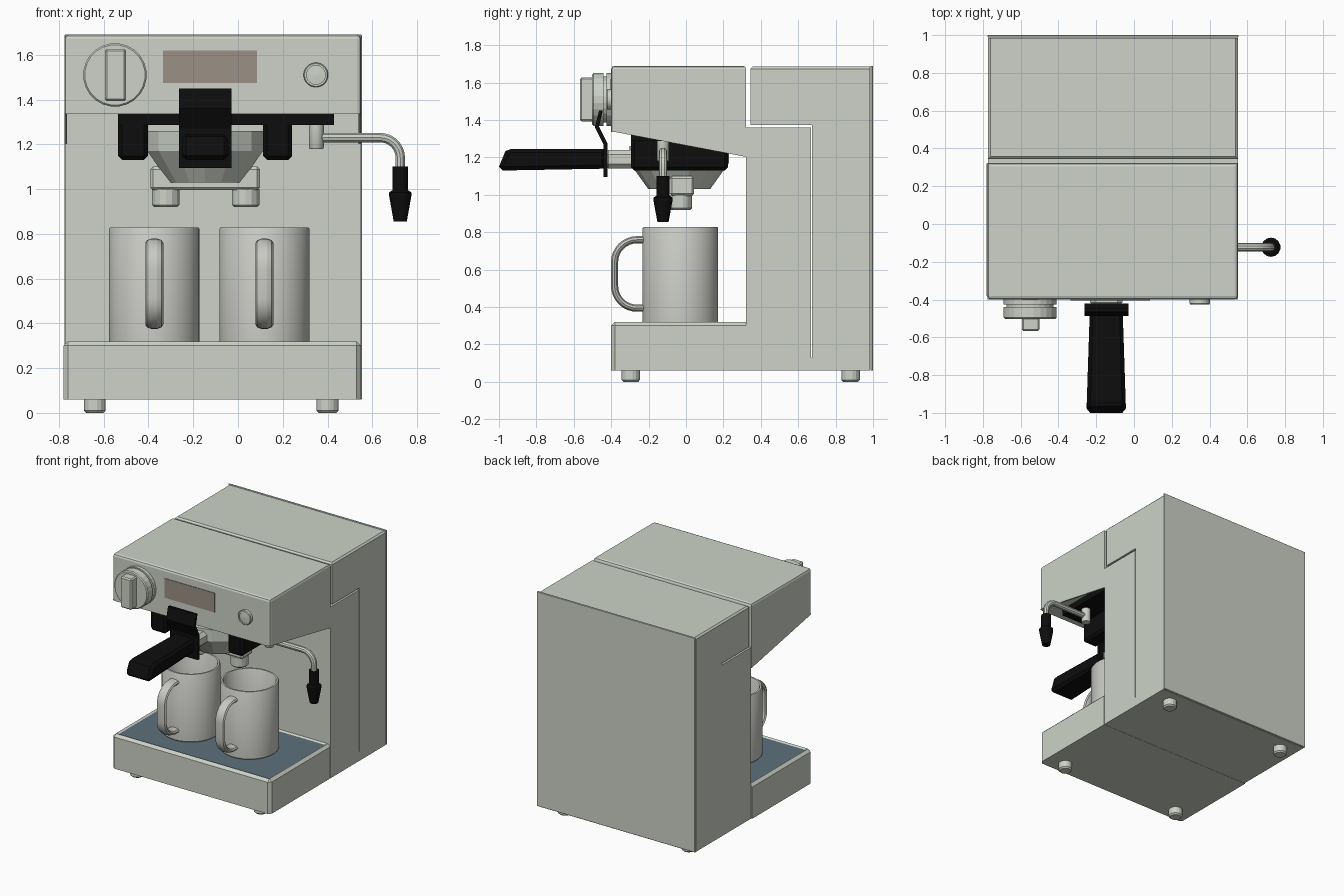
import bpy, bmesh, math
from mathutils import Vector

if "Cube" in bpy.data.objects:
    bpy.data.objects.remove(bpy.data.objects["Cube"])


def material(name, r, g, b):
    m = bpy.data.materials.new(name)
    m.diffuse_color = (r, g, b, 1)
    m.use_nodes = True
    m.node_tree.nodes["Principled BSDF"].inputs["Base Color"].default_value = m.diffuse_color
    return m


BODY = material("pale grey metal", 0.61, 0.65, 0.58)
MUG = material("mug grey", 0.58, 0.59, 0.55)
BLACK = material("black plastic", 0.004, 0.004, 0.004)
TRAY = material("blue grey tray", 0.11, 0.16, 0.20)
SCREEN = material("brown display", 0.33, 0.28, 0.235)


def finish(bm, name, *mats, smooth=False):
    bmesh.ops.recalc_face_normals(bm, faces=bm.faces)
    me = bpy.data.meshes.new(name)
    bm.to_mesh(me)
    bm.free()
    for m in mats:
        me.materials.append(m)
    ob = bpy.data.objects.new(name, me)
    bpy.context.collection.objects.link(ob)
    if smooth:
        smooth_object(ob)
    return ob


def smooth_object(ob):
    bpy.ops.object.select_all(action='DESELECT')
    ob.select_set(True)
    bpy.context.view_layer.objects.active = ob
    bpy.ops.object.shade_smooth_by_angle(angle=math.radians(35))


def prism_bm(profile, x0, x1, bevel=0.0, seg=1, rule=None):
    """Side profile in (y, z) extruded along x, with chosen edges bevelled."""
    bm = bmesh.new()
    f = bm.faces.new([bm.verts.new((x0, y, z)) for y, z in profile])
    ext = bmesh.ops.extrude_face_region(bm, geom=[f])['geom']
    bmesh.ops.translate(bm, vec=(x1 - x0, 0, 0),
                        verts=[v for v in ext if isinstance(v, bmesh.types.BMVert)])
    bmesh.ops.recalc_face_normals(bm, faces=bm.faces)
    if bevel:
        edges = [e for e in bm.edges
                 if rule is None or rule((e.verts[0].co + e.verts[1].co) / 2)]
        bmesh.ops.bevel(bm, geom=edges, offset=bevel, segments=seg,
                        affect='EDGES', profile=0.5)
    return bm


def prism(name, mat, profile, x0, x1, **kw):
    return finish(prism_bm(profile, x0, x1, **kw), name, mat)


def rect(y0, y1, z0, z1):
    return [(y0, z0), (y1, z0), (y1, z1), (y0, z1)]


def box(name, mat, x, y, z, **kw):
    return prism(name, mat, rect(*y, *z), *x, **kw)


def lathe(name, mat, profile, n, loc=(0, 0, 0), forward=False, smooth=False):
    """Turned part from (radius, height) points; forward turns its axis to -y."""
    bm = bmesh.new()
    rings = []
    for r, h in profile:
        if r == 0:
            rings.append([bm.verts.new((0, 0, h))] * n)
        else:
            rings.append([bm.verts.new((r * math.cos((i + .5) * math.tau / n),
                                        r * math.sin((i + .5) * math.tau / n), h))
                          for i in range(n)])
    for a, b in zip(rings, rings[1:]):
        for i in range(n):
            j = (i + 1) % n
            q = list(dict.fromkeys([a[i], a[j], b[j], b[i]]))
            bm.faces.new(q)
    ob = finish(bm, name, mat, smooth=smooth)
    ob.location = loc
    if forward:
        ob.rotation_euler.x = math.pi / 2
    return ob


def rounded_path(pts, r, steps=8):
    pts = [Vector(p) for p in pts]
    out = [pts[0]]
    for a, p, b in zip(pts, pts[1:], pts[2:]):
        s, e = p + (a - p).normalized() * r, p + (b - p).normalized() * r
        for i in range(steps + 1):
            t = math.pi / 2 * i / steps
            out.append(p + (s - p) * (1 - math.sin(t)) + (e - p) * (1 - math.cos(t)))
    return out + [pts[-1]]


def tube(name, mat, pts, radius, corner, loc=(0, 0, 0), xscale=1):
    cu = bpy.data.curves.new(name, 'CURVE')
    cu.dimensions = '3D'
    cu.bevel_depth, cu.bevel_resolution, cu.use_fill_caps = radius, 3, True
    path = rounded_path(pts, corner)
    sp = cu.splines.new('POLY')
    sp.points.add(len(path) - 1)
    for p, co in zip(sp.points, path):
        p.co = (*co, 1)
    cu.materials.append(mat)
    ob = bpy.data.objects.new(name, cu)
    bpy.context.collection.objects.link(ob)
    ob.location, ob.scale.x = loc, xscale
    bpy.ops.object.select_all(action='DESELECT')
    ob.select_set(True)
    bpy.context.view_layer.objects.active = ob
    bpy.ops.object.convert(target='MESH')
    smooth_object(bpy.context.view_layer.objects.active)


# Base with recessed coloured drip tray
bm = prism_bm(rect(-0.40, 0.32, 0.06, 0.32), -0.78, 0.55, bevel=0.02,
              rule=lambda c: c.z > 0.1 and c.y < 0.3)
top = max((f for f in bm.faces if f.normal.z > 0.99), key=lambda f: f.calc_area())
bmesh.ops.inset_region(bm, faces=[top], thickness=0.02)
bmesh.ops.translate(bm, vec=(0, 0, -0.008), verts=top.verts)
top.material_index = 1
finish(bm, "drip_tray_base", BODY, TRAY)

# Column, rear cover wrapped over it, and thin back panel
box("column", BODY, (-0.772, 0.55), (0.322, 0.668), (0.06, 1.36))
box("column_foot", BODY, (-0.772, 0.55), (0.66, 0.985), (0.06, 0.13))
prism("rear_cover", BODY, [(0.345, 1.373), (0.673, 1.373), (0.673, 0.13), (0.985, 0.13),
                           (0.985, 1.685), (0.345, 1.685)], -0.772, 0.55,
      bevel=0.012, rule=lambda c: c.z > 1.6 and c.y < 0.9)
box("back_panel", BODY, (-0.775, 0.553), (0.987, 1.0), (0.06, 1.69), bevel=0.003)

# Brew head with open, sloping skirt below
box("brew_head", BODY, (-0.775, 0.55), (-0.40, 0.322), (1.335, 1.69), bevel=0.018, seg=2,
    rule=lambda c: c.z > 1.6 or (c.z > 1.35 and c.y < 0))
for name, x in (("left_skirt", -0.775), ("right_skirt", 0.538)):
    prism(name, BODY, [(-0.40, 1.34), (0.322, 1.34), (0.322, 1.203)], x, x + 0.012)

# Feet
for i, (x, y) in enumerate([(x, y) for x in (-0.64, 0.40) for y in (-0.295, 0.88)]):
    lathe(f"foot_{i + 1}", BODY, [(0, 0), (0.04, 0), (0.05, 0.01), (0.05, 0.065), (0, 0.065)],
          16, (x, y, 0))

# Front panel: display, button and dial
box("display", SCREEN, (-0.335, 0.085), (-0.404, -0.39), (1.473, 1.62))
lathe("button", BODY, [(0.055, -0.01), (0.055, 0.02), (0.051, 0.025), (0.042, 0.025),
                       (0.042, 0.018), (0, 0.021)], 24, (0.348, -0.40, 1.51), forward=True)
lathe("dial", BODY, [(0.142, -0.01), (0.142, 0.025), (0.125, 0.025), (0.125, 0.04),
                     (0.142, 0.04), (0.142, 0.095), (0.135, 0.102), (0, 0.102)],
      24, (-0.55, -0.40, 1.51), forward=True)
box("dial_grip", BODY, (-0.594, -0.50), (-0.567, -0.49), (1.393, 1.627), bevel=0.009)

# Group: black mounting plate and side clamps
CX, CY = -0.147, -0.036
box("group_plate", BLACK, (-0.536, 0.43), (-0.294, 0.225), (1.287, 1.335))
for name, x0, x1 in (("left_clamp", -0.536, -0.402), ("right_clamp", 0.112, 0.242)):
    box(name, BLACK, (x0, x1), (-0.294, 0.225), (1.13, 1.32), bevel=0.018)

# Filter bowl, spout and nozzles
lathe("filter_bowl", BODY, [(0, 1.24), (0.235, 1.24), (0.235, 1.26), (0.265, 1.26),
                            (0.265, 1.17), (0.165, 1.03), (0, 1.03)], 14, (CX, CY, 0))
box("spout_block", BODY, (-0.392, 0.098), (-0.087, 0.043), (0.995, 1.10), bevel=0.012)
for i, x in enumerate((-0.322, 0.034)):
    lathe(f"nozzle_{i + 1}", BODY, [(0, 0.935), (0.045, 0.935), (0.045, 0.92), (0.053, 0.92),
                                    (0.063, 0.93), (0.063, 1.0), (0, 1.0)], 14, (x, -0.03, 0))

# Filter handle with neck and bent black guard
box("handle_neck", BODY, (CX - 0.085, CX + 0.085), (-0.44, -0.25), (1.14, 1.24), bevel=0.025)
bm = prism_bm([(-1.0, 1.15), (-0.98, 1.13), (-0.43, 1.14), (-0.43, 1.245), (-0.935, 1.245),
               (-0.965, 1.235)], -0.105, 0.105, bevel=0.02,
              rule=lambda c: abs(c.x) > 0.09)
for v in bm.verts:  # taper towards the neck
    v.co.x = CX + v.co.x * (0.82 + 0.18 * (-0.43 - v.co.y) / 0.57)
finish(bm, "filter_handle", BLACK)
prism("handle_guard", BLACK, [(-0.445, 1.45), (-0.465, 1.45), (-0.487, 1.36), (-0.442, 1.27),
                              (-0.442, 1.095), (-0.42, 1.095), (-0.42, 1.275), (-0.465, 1.365)],
      -0.263, -0.028)

# Steam wand
lathe("wand_joint", BODY, [(0, 1.18), (0.03, 1.18), (0.034, 1.186), (0.034, 1.30), (0, 1.30)],
      16, (0.35, -0.123, 0), smooth=True)
tube("steam_wand", BODY, [(0.35, -0.123, 1.23), (0.725, -0.123, 1.23), (0.725, -0.123, 1.08)],
     0.022, 0.09)
lathe("wand_tip", BLACK, [(0, 0.855), (0.03, 0.855), (0.051, 0.97), (0.051, 0.985),
                          (0.036, 0.995), (0.036, 1.10), (0, 1.10)], 14, (0.725, -0.123, 0))

# Two mugs with handles
for i, x in enumerate((-0.374, 0.118)):
    lathe(f"mug_{i + 1}", MUG, [(0, 0.313), (0.195, 0.313), (0.202, 0.32), (0.202, 0.822),
                                (0.198, 0.828), (0.185, 0.828), (0.181, 0.822), (0.181, 0.36),
                                (0.17, 0.345), (0, 0.345)], 40, (x, -0.03, 0), smooth=True)
    tube(f"mug_handle_{i + 1}", MUG, [(0, -0.21, 0.76), (0, -0.382, 0.76), (0, -0.382, 0.394),
                                      (0, -0.21, 0.394)], 0.02, 0.12, (x, 0, 0), 2)
